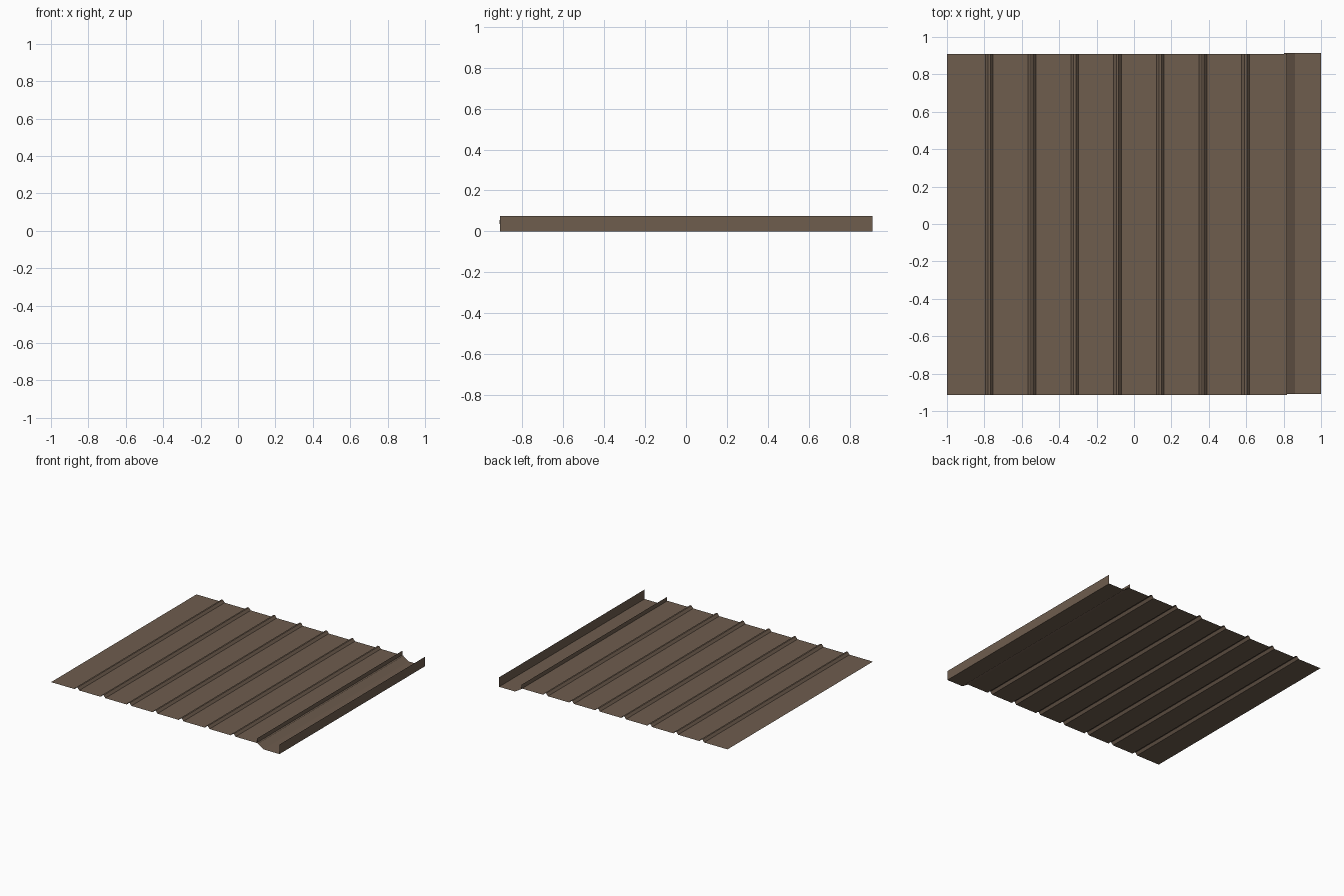
import bpy

if "Cube" in bpy.data.objects:
    bpy.data.objects.remove(bpy.data.objects["Cube"])

# one painted-metal colour
brown = bpy.data.materials.new("brown painted metal")
brown.diffuse_color = (0.156, 0.109, 0.076, 1)
brown.use_nodes = True
brown.node_tree.nodes["Principled BSDF"].inputs["Base Color"].default_value = brown.diffuse_color


def folded_sheet(name, profile, y0, y1):
    """Extrude an open (x, z) profile along y as a thin flat-shaded sheet."""
    verts = [(x, y, z) for x, z in profile for y in (y0, y1)]
    faces = [(2 * i, 2 * i + 2, 2 * i + 3, 2 * i + 1) for i in range(len(profile) - 1)]
    mesh = bpy.data.meshes.new(name)
    mesh.from_pydata(verts, [], faces)
    mesh.materials.append(brown)
    obj = bpy.data.objects.new(name, mesh)
    bpy.context.collection.objects.link(obj)
    return obj


# ribbed roof panel: flat pans with seven small trapezoid ribs
SHEET_Z, RIB_H = 0.037, 0.019
panel = [(-1.0, SHEET_Z)]
for i in range(7):
    c = -0.774 + i * 0.2285
    panel += [(c - 0.021, SHEET_Z), (c - 0.006, SHEET_Z + RIB_H),
              (c + 0.006, SHEET_Z + RIB_H), (c + 0.021, SHEET_Z)]
panel.append((0.818, SHEET_Z))
folded_sheet("ribbed_roof_panel", panel, -0.913, 0.908)

# edge channel: upturned lip, slope, flat bed and outer upstand
channel = [(0.802, 0.07), (0.802, 0.036), (0.86, 0.0), (1.0, 0.0), (1.0, 0.075)]
folded_sheet("edge_channel", channel, -0.909, 0.913)
